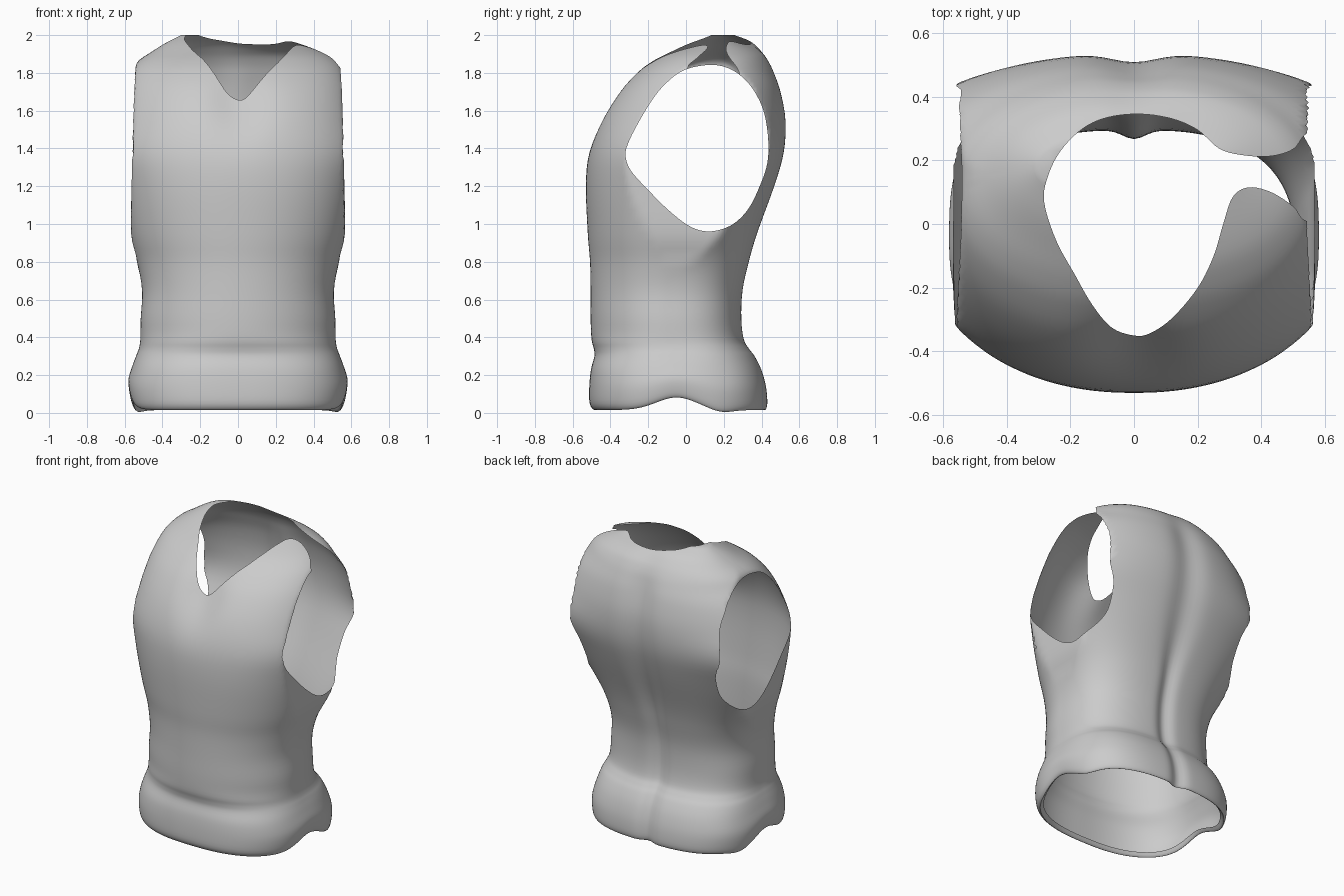
import bpy, bmesh, math

if "Cube" in bpy.data.objects:
    bpy.data.objects.remove(bpy.data.objects["Cube"])


def spline(pts, steps, closed=False):
    """Catmull-Rom curve through points of any dimension."""
    n, out = len(pts), []
    for i in range(n if closed else n - 1):
        if closed:
            p = [pts[(i + k) % n] for k in (-1, 0, 1, 2)]
        else:
            p = [pts[min(max(i + k, 0), n - 1)] for k in (-1, 0, 1, 2)]
        for s in range(steps):
            t = s / steps
            out.append([0.5 * (2 * b + (c - a) * t + (2 * a - 5 * b + 4 * c - d) * t * t
                               + (3 * b - a - 3 * c + d) * t ** 3) for a, b, c, d in zip(*p)])
    if not closed:
        out.append(list(pts[-1]))
    return out


def ramp(v, lo, hi):
    t = min(max((v - lo) / (hi - lo), 0), 1)
    return t * t * (3 - 2 * t)


def bell(v, centre, size):
    return math.exp(-((v - centre) / size) ** 2)


cloth = bpy.data.materials.new("light_grey_cloth")
cloth.diffuse_color = (0.6, 0.6, 0.6, 1)
cloth.use_nodes = True
cloth.node_tree.nodes["Principled BSDF"].inputs["Base Color"].default_value = cloth.diffuse_color
waste = bpy.data.materials.new("cut_waste")  # marks faces removed at the end


def add_object(name, bm):
    bmesh.ops.recalc_face_normals(bm, faces=bm.faces)
    mesh = bpy.data.meshes.new(name)
    bm.to_mesh(mesh)
    bm.free()
    mesh.materials.append(cloth)
    mesh.materials.append(waste)
    obj = bpy.data.objects.new(name, mesh)
    bpy.context.collection.objects.link(obj)
    return obj


def prism(name, outline, place, lo, hi):
    """Extrude a smooth closed outline between two levels."""
    bm = bmesh.new()
    pts = spline(outline, 5, True)
    a = [bm.verts.new(place(p, lo)) for p in pts]
    b = [bm.verts.new(place(p, hi)) for p in pts]
    bm.faces.new(a)
    bm.faces.new(b[::-1])
    for i in range(len(pts)):
        j = (i + 1) % len(pts)
        bm.faces.new((a[i], b[i], b[j], a[j]))
    for f in bm.faces:
        f.material_index = 1
    obj = add_object(name, bm)
    obj.hide_render = True
    return obj


# Torso levels: height, front y, back y, front and back curve half widths, side limit
LEVELS = [
    (0.04, -0.465, 0.40, 0.535, 0.535, 0.56),
    (0.015, -0.485, 0.42, 0.555, 0.555, 0.57),
    (0.05, -0.51, 0.432, 0.572, 0.572, 0.58),
    (0.14, -0.512, 0.425, 0.58, 0.58, 0.59),
    (0.23, -0.503, 0.40, 0.56, 0.56, 0.58),
    (0.30, -0.485, 0.365, 0.54, 0.54, 0.57),
    (0.34, -0.488, 0.335, 0.525, 0.525, 0.56),
    (0.39, -0.50, 0.308, 0.517, 0.517, 0.56),
    (0.50, -0.505, 0.295, 0.515, 0.515, 0.55),
    (0.65, -0.505, 0.302, 0.508, 0.508, 0.55),
    (0.80, -0.508, 0.335, 0.535, 0.54, 0.535),
    (0.95, -0.52, 0.38, 0.58, 0.63, 0.566),
    (1.20, -0.53, 0.475, 0.64, 0.82, 0.563),
    (1.38, -0.515, 0.525, 0.68, 0.92, 0.56),
    (1.55, -0.46, 0.535, 0.652, 0.80, 0.555),
    (1.70, -0.37, 0.51, 0.615, 0.70, 0.55),
    (1.80, -0.275, 0.475, 0.576, 0.60, 0.545),
    (1.86, -0.195, 0.445, 0.53, 0.54, 0.53),
    (1.91, -0.11, 0.41, 0.46, 0.46, 0.46),
    (1.96, -0.02, 0.36, 0.38, 0.38, 0.38),
    (2.00, 0.08, 0.28, 0.30, 0.30, 0.30),
]
SEG = 160

# Vest body: lofted rounded sections, closed over the shoulders
bm = bmesh.new()
rings = []
for z, front, back, w_front, w_back, limit in spline(LEVELS, 4):
    mid, half = (front + back) / 2, (back - front) / 2
    chest = ramp(z, 0.75, 1.25)
    hem = 1 - ramp(z, 0.2, 0.45)
    n_front = 2.05 + 0.15 * chest + 0.5 * hem
    n_back = 2.7 - 0.5 * chest + 0.2 * hem
    spine = 0.028 * (1 - 0.6 * ramp(z, 1.7, 1.9))
    ring = []
    for i in range(SEG):
        a = 2 * math.pi * i / SEG
        c, s = math.cos(a), math.sin(a)
        n, width = (n_back, w_back) if s > 0 else (n_front, w_front)
        r = (abs(c) ** n + abs(s) ** n) ** (-1 / n)
        x = max(-limit, min(limit, width * r * c))
        y = mid + half * r * s
        if s > 0:  # groove down the spine
            y -= spine * bell(x, 0, 0.05 + 0.05 * chest)
        else:  # hollow below the neck
            y += 0.05 * bell(x, 0, 0.14) * bell(z, 1.66, 0.18)
        # Hem lifts at the sides and dips behind them
        wave = 0.07 * bell(y, -0.05, 0.15) - 0.015 * bell(y, 0.19, 0.08)
        # Unfastened shoulder sits a little lower
        drop = 0.03 * ramp(x, -0.1, 0.2) * ramp(z, 1.88, 2.0)
        ring.append(bm.verts.new((x, y, z + wave * max(0, 1 - z / 0.3) - drop)))
    rings.append(ring)
for lo, hi in zip(rings, rings[1:]):
    for i in range(SEG):
        j = (i + 1) % SEG
        bm.faces.new((lo[i], lo[j], hi[j], hi[i]))
bm.faces.new(rings[-1])
bm.faces.new(rings[0][::-1]).material_index = 1
vest = add_object("vest", bm)

# Arm openings, cut straight through both sides
ARM = [(-.32, 1.36), (-.305, 1.43), (-.25, 1.54), (-.17, 1.67), (-.1, 1.75), (-.02, 1.81),
       (.08, 1.838), (.18, 1.838), (.27, 1.8), (.35, 1.72), (.41, 1.6), (.435, 1.45),
       (.43, 1.32), (.39, 1.2), (.33, 1.08), (.25, 1.0), (.16, .965), (.08, .965),
       (0, 1.0), (-.1, 1.08), (-.2, 1.18), (-.29, 1.28)]
arm_cutter = prism("arm_cutter", ARM, lambda p, h: (h, p[0], p[1]), -1, 1)

# Neck opening, running out through the unfastened shoulder
NECK = [(-.282, .07), (-.27, .15), (-.23, .23), (-.16, .3), (-.08, .335), (.02, .345),
        (.12, .33), (.2, .295), (.27, .235), (.35, .215), (.43, .213), (.5, .235),
        (.545, .285), (.62, .27), (.62, .03), (.54, .01), (.5, .055), (.43, .1), (.36, .115),
        (.31, .085), (.28, 0), (.25, -.1), (.2, -.2), (.12, -.295), (.05, -.343),
        (0, -.35), (-.07, -.325), (-.13, -.255), (-.185, -.16), (-.245, -.05)]
neck_cutter = prism("neck_cutter", NECK, lambda p, h: (p[0], p[1], h), 1.55, 2.3)

# Cut the openings
bpy.context.view_layer.objects.active = vest
vest.select_set(True)
for cutter in (arm_cutter, neck_cutter):
    cut = vest.modifiers.new(cutter.name, 'BOOLEAN')
    cut.operation = 'DIFFERENCE'
    cut.solver = 'EXACT'
    cut.object = cutter
    bpy.ops.object.modifier_apply(modifier=cut.name)
    bpy.data.objects.remove(cutter)

# Keep only the thin cloth skin
bm = bmesh.new()
bm.from_mesh(vest.data)
bmesh.ops.delete(bm, geom=[f for f in bm.faces if f.material_index == 1], context='FACES')
bm.to_mesh(vest.data)
bm.free()
vest.data.materials.pop(index=1)
bpy.data.materials.remove(waste)
bpy.ops.object.shade_smooth_by_angle(angle=math.radians(40))
